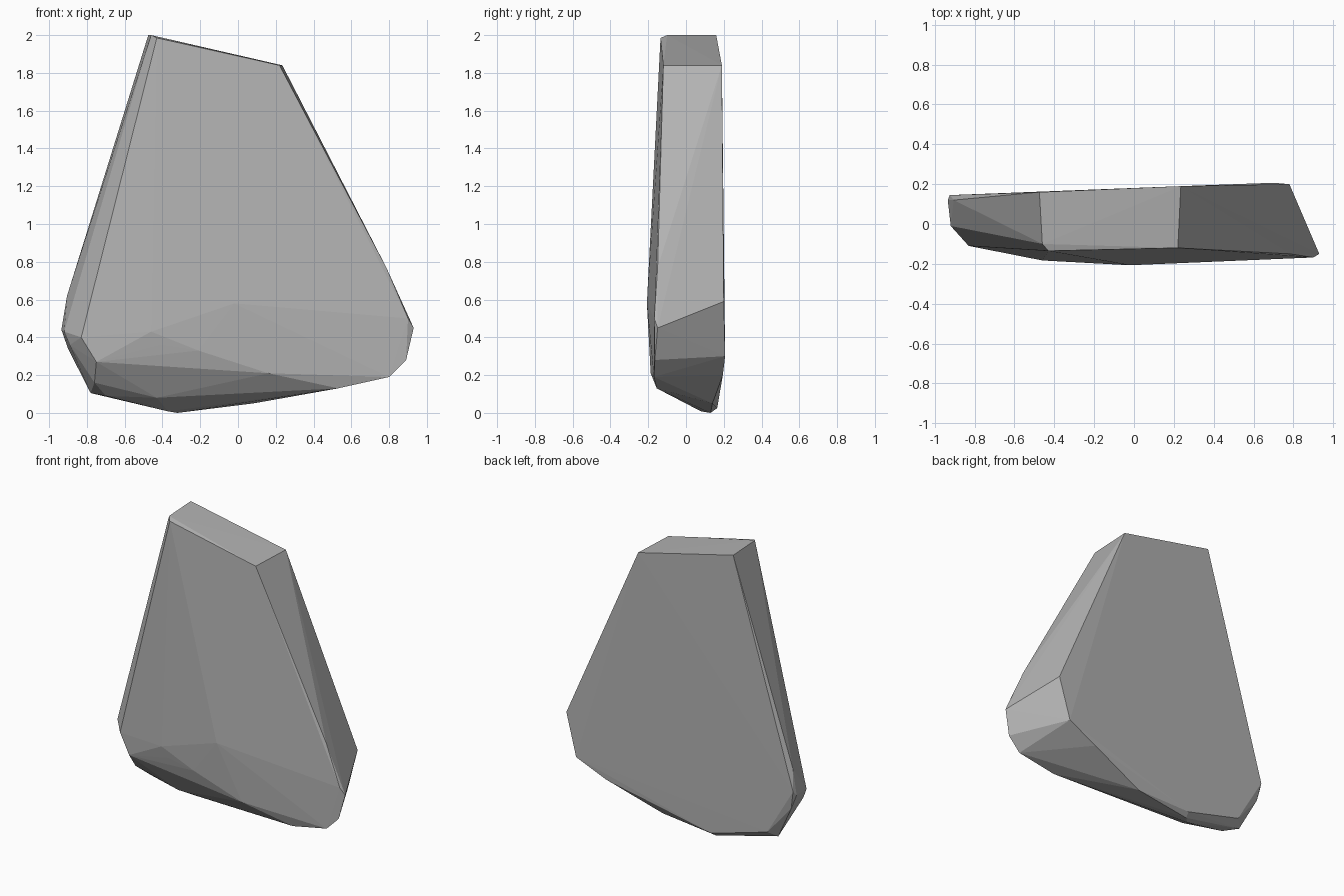
import bpy, bmesh

# Chipped flat stone: a convex solid spanned by its corner points
top = [(-0.475, 0.16, 2.0), (-0.46, -0.10, 2.0), (-0.43, -0.135, 1.985),
       (0.22, -0.12, 1.84), (0.235, 0.19, 1.84)]
front = [(-0.02, -0.207, 0.58), (-0.46, -0.183, 0.43), (-0.83, -0.11, 0.40),
         (-0.75, -0.125, 0.27), (-0.41, -0.175, 0.36), (-0.21, -0.188, 0.33),
         (0.16, -0.187, 0.21), (0.53, -0.155, 0.13), (0.80, -0.17, 0.19)]
right = [(0.93, -0.15, 0.45), (0.90, -0.168, 0.50), (0.785, -0.15, 0.77),
         (0.89, -0.165, 0.28), (0.78, 0.20, 0.59), (0.70, 0.207, 0.30)]
left = [(-0.935, 0.12, 0.44), (-0.925, 0.145, 0.47), (-0.92, -0.01, 0.43),
        (-0.905, 0.12, 0.62), (-0.89, -0.02, 0.36), (-0.90, 0.13, 0.34)]
bottom = [(-0.32, 0.13, 0.0), (-0.37, 0.08, 0.008), (-0.31, 0.165, 0.025),
          (0.08, 0.14, 0.05), (0.48, 0.195, 0.20), (-0.78, 0.10, 0.105),
          (-0.73, 0.15, 0.14), (-0.70, 0.03, 0.09), (-0.48, 0.03, 0.05),
          (-0.43, -0.04, 0.08), (-0.76, -0.04, 0.16)]

bm = bmesh.new()
for p in top + front + right + left + bottom:
    bm.verts.new(p)
res = bmesh.ops.convex_hull(bm, input=bm.verts[:])
loose = [v for v in bm.verts if not v.link_faces]
bmesh.ops.delete(bm, geom=loose, context='VERTS')
bmesh.ops.recalc_face_normals(bm, faces=bm.faces[:])

mesh = bpy.data.meshes.new("flat_stone")
bm.to_mesh(mesh)
bm.free()

# Single stone colour
mat = bpy.data.materials.new("stone grey")
mat.diffuse_color = (0.45, 0.45, 0.45, 1)
mesh.materials.append(mat)
stone = bpy.data.objects.new("flat_stone", mesh)
bpy.context.collection.objects.link(stone)
